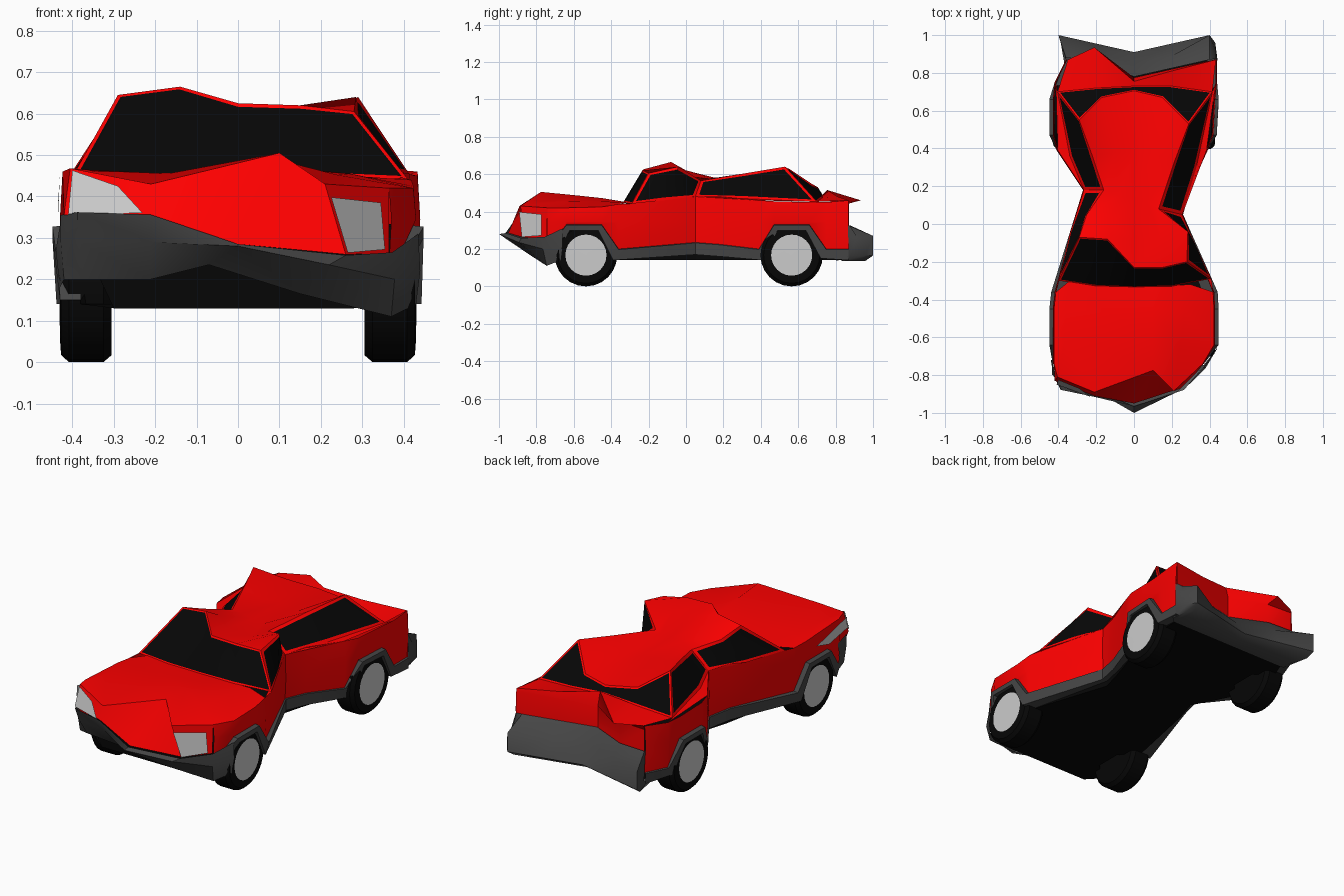
import bpy, bmesh, math
from mathutils import Vector

if "Cube" in bpy.data.objects:
    bpy.data.objects.remove(bpy.data.objects["Cube"])

def material(name, rgb):
    m = bpy.data.materials.new(name)
    m.diffuse_color = (*rgb, 1)
    m.use_nodes = True
    m.node_tree.nodes["Principled BSDF"].inputs["Base Color"].default_value = m.diffuse_color
    return m

RED = material("red_paint", (1.0, 0.0, 0.0))
TRIM = material("dark_trim", (0.06, 0.06, 0.06))
BLACK = material("black", (0.002, 0.002, 0.002))
LAMP = material("lamp_grey", (0.55, 0.55, 0.55))

def sheet(name, rows, mat, angle=35):
    """Skin stretched between rows of points, normals facing out of the car."""
    bm = bmesh.new()
    v = [[bm.verts.new(p) for p in r] for r in rows]
    for a, b in zip(v, v[1:]):
        for i in range(len(a) - 1):
            bm.faces.new((a[i], a[i + 1], b[i + 1], b[i]))
    bmesh.ops.remove_doubles(bm, verts=bm.verts, dist=0.0005)
    bmesh.ops.recalc_face_normals(bm, faces=bm.faces)
    out = sum(f.normal.dot(f.calc_center_median() - Vector((0, 0, .3))) * f.calc_area() for f in bm.faces)
    if out < 0:
        bmesh.ops.reverse_faces(bm, faces=bm.faces)
    me = bpy.data.meshes.new(name)
    bm.to_mesh(me)
    bm.free()
    me.materials.append(mat)
    ob = bpy.data.objects.new(name, me)
    bpy.context.collection.objects.link(ob)
    bpy.ops.object.select_all(action='DESELECT')
    ob.select_set(True)
    bpy.context.view_layer.objects.active = ob
    bpy.ops.object.shade_smooth_by_angle(angle=math.radians(angle))

def pane(name, top, low, t):
    """Black glass between two edges, with a red frame of width t round it."""
    top, low = [Vector(p) for p in top], [Vector(p) for p in low]
    def inset(a, b):
        r = [p + (q - p).normalized() * t for p, q in zip(a, b)]
        r[0] += (a[1] - a[0]).normalized() * t
        r[-1] += (a[-2] - a[-1]).normalized() * t
        return r
    ti, li = inset(top, low), inset(low, top)
    sheet(name + "_glass", [ti, li], BLACK)
    sheet(name + "_frame", [top + low[::-1] + top[:1], ti + li[::-1] + ti[:1]], RED)

# stations along the car: y, trim y, body bottom z, trim bottom z, shoulder z, left width, right width
ST = [(-.74, -.71, .20, .15, .42, .43, .37), (-.64, -.62, .33, .30, .42, .43, .43),
      (-.45, -.47, .33, .30, .425, .43, .43), (-.36, -.39, .20, .14, .44, .42, .425),
      (.05, .05, .235, .17, .48, .31, .26), (.18, .18, .225, .16, .48, .27, .295),
      (.39, .41, .20, .14, .46, .41, .39), (.47, .49, .33, .30, .455, .43, .42),
      (.66, .64, .33, .30, .45, .43, .43), (.75, .72, .20, .15, .45, .42, .44),
      (.87, .87, .20, .14, .46, .36, .44)]

# side panels, wheel arch and sill trim, wheel wells
floor, shoulder = {}, {}
for s, side in ((-1, "left"), (1, "right")):
    body, trim, well = [], [], []
    for i, (y, yi, zb, zi, zt, xl, xr) in enumerate(ST):
        x = xl if s < 0 else xr
        lift = (.04, .035, .02)[i] if s < 0 and i < 3 else 0
        body.append([(s * x * .98, y, zb), (s * x, y, .345), (s * x * .985, y, zt + lift)])
        o = x if i in (0, 4, 5, 6, 9, 10) else x + .018
        trim.append([(s * x * .98, y, zb), (s * o, y, zb - .003), (s * o, yi, zi), (s * (x - .05), yi, zi)])
        inner = min(.28, x - .03) if zi > .2 or i in (4, 5) else x - .05
        well.append([(s * (x - .05), yi, zi), (s * inner, yi, zi), (s * inner, yi, .14)])
        floor.setdefault(i, []).append((s * inner, yi, .14))
    shoulder[side] = [r[2] for r in body]
    sheet(side + "_side_panel", body, RED)
    sheet(side + "_arch_and_sill_trim", trim, TRIM)
    sheet(side + "_wheel_wells", well, BLACK)
sheet("floor", [[(-.3, -.77, .13), (.28, -.77, .13)]] + list(floor.values()), BLACK)
sheet("front_valance", [[(-.3, -.77, .13), (.28, -.77, .13)], [(-.38, -.78, .3), (.3, -.78, .3)]], BLACK)

# crumpled bonnet and nose
L, R = shoulder["left"], shoulder["right"]
nose_top = [L[0], (-.405, -.81, .468), (-.21, -.89, .43), (.1, -.775, .505), (.21, -.885, .43), R[0]]
nose_low = [(-.42, -.74, .25), (-.42, -.83, .355), (-.21, -.91, .355),
            (0, -.95, .285), (.26, -.865, .26), (.365, -.745, .262)]
sheet("bonnet", [
    [L[3], (-.34, -.30, .45), (-.1, -.33, .452), (.1, -.33, .452), (.3, -.32, .448), R[3]],
    [L[2], (-.36, -.45, .46), (-.14, -.47, .455), (.1, -.45, .472), (.27, -.46, .455), R[2]],
    [L[1], (-.37, -.63, .465), (-.17, -.64, .455), (.1, -.6, .488), (.24, -.66, .452), R[1]],
    nose_top], RED)
sheet("nose", [nose_top, nose_low], RED)

# headlights, the left one wrapping onto the wing
sheet("left_headlight", [[(-.40, -.825, .463), (-.29, -.87, .425)], [(-.41, -.85, .357), (-.23, -.915, .36)]], LAMP)
sheet("left_headlight_side", [[(-.430, -.80, .45), (-.433, -.53, .39)], [(-.434, -.80, .39), (-.434, -.64, .36)]], LAMP)
sheet("right_headlight", [[(.225, -.892, .398), (.345, -.772, .385)], [(.265, -.878, .264), (.355, -.772, .272)]], LAMP)

# front bumper, pushed in on the left
sheet("front_bumper", [
    [(-.43, -.72, .33), (-.428, -.80, .355), (-.388, -.878, .362), (-.21, -.915, .356), (0, -.965, .285),
     (.26, -.88, .258), (.372, -.755, .265), (.435, -.66, .31)],
    [(-.44, -.72, .27), (-.428, -.80, .29), (-.385, -.85, .29), (-.21, -.88, .29), (0, -1, .28),
     (.22, -.893, .235), (.378, -.765, .2), (.44, -.66, .22)],
    [(-.43, -.72, .18), (-.42, -.79, .2), (-.37, -.80, .2), (-.21, -.82, .2), (-.07, -.89, .235),
     (.15, -.83, .165), (.37, -.745, .11), (.43, -.67, .14)]], TRIM)

# dented roof, front to back
ROOF = [
    [(-.29, -.07, .645), (-.14, -.08, .665), (0, -.23, .625), (.15, -.23, .62), (.28, -.2, .605)],
    [(-.25, .05, .60), (-.12, 0, .62), (0, -.08, .61), (.14, -.08, .60), (.285, -.04, .64)],
    [(-.16, .18, .57), (-.08, .15, .582), (0, .13, .58), (.07, .12, .575), (.13, .08, .565)],
    [(-.22, .36, .60), (-.1, .38, .565), (0, .38, .575), (.1, .38, .555), (.21, .32, .605)],
    [(-.29, .55, .63), (-.17, .67, .55), (0, .705, .53), (.15, .67, .54), (.29, .53, .64)]]
sheet("roof", ROOF, RED, 60)

# glazing with red frames, and the ledge under the side windows
BELT_L = [(-.40, -.30, .447), (-.34, -.05, .46), (-.265, .18, .481), (-.34, .36, .47), (-.405, .70, .453)]
BELT_R = [(.41, -.29, .442), (.33, -.12, .46), (.255, .05, .481), (.33, .30, .47), (.415, .70, .452)]
BACK = [BELT_L[-1], (-.2, .72, .475), (0, .73, .49), (.2, .73, .475), BELT_R[-1]]
pane("windscreen", ROOF[0], [BELT_L[0], (-.2, -.33, .45), (0, -.335, .45), (.2, -.33, .45), BELT_R[0]], .01)
pane("rear_window", ROOF[-1], BACK, .01)
mid = tuple((Vector(R[3]) + Vector(R[4])) / 2)
for side, belt, k, edge in (("left", BELT_L, 0, [L[3], L[4], L[5], L[6], L[9]]),
                            ("right", BELT_R, -1, [R[3], mid, R[4], R[6], R[9]])):
    rail = [r[k] for r in ROOF]
    pane(side + "_front_window", rail[:3], belt[:3], .018)
    pane(side + "_rear_window", rail[2:], belt[2:], .018)
    sheet(side + "_window_ledge", [belt, edge], RED)

# boot lid with overhanging lip, rear panel
lid = [(-.35, .87, .46), (-.21, .935, .46), (0, .755, .515), (.2, .81, .48), R[10]]
rear = [(-.355, .87, .44), (-.2, .86, .44), (0, .775, .44), (.2, .82, .44), (.435, .872, .44)]
sheet("boot_lid", [BACK, lid], RED)
sheet("rear_panel", [lid, rear, [(x, y, .31) for x, y, z in rear], [(x, y, .2) for x, y, z in rear]], RED)

# rear bumper, bent in at the middle
edge = [(-.365, .89), (-.40, 1.0), (-.2, .955), (0, .91), (.2, .955), (.40, 1.0), (.43, .96), (.442, .87)]
top = [(-.36, .87), (-.36, .88), (-.2, .87), (0, .78), (.2, .825), (.40, .87), (.435, .875), (.44, .865)]
slope = [((x + u) / 2, (y + v) / 2, .26) for (x, y), (u, v) in zip(edge, top)]
for i in (1, 5):
    slope[i] = (*edge[i], .27)
sheet("rear_bumper", [[(x, y, .325) for x, y in top], slope, [(x, y, .165) for x, y in edge],
                      [(x * .97, y - .04, .137) for x, y in edge],
                      [(x * .9, .8, .14) for x, y in edge]], TRIM, 50)

# wheels
def lathe(name, profile, s, y, mat, n=24):
    sheet(name, [[(s * x, y + r * math.cos(2 * math.pi * i / n), .167 + r * math.sin(2 * math.pi * i / n))
                  for i in range(n + 1)] for r, x in profile], mat)

for s, side in ((-1, "left"), (1, "right")):
    for y, end in ((-.535, "front"), (.565, "rear")):
        lathe(f"{end}_{side}_tyre", [(.002, .305), (.15, .305), (.167, .325), (.167, .408), (.15, .427), (.11, .43)],
              s, y, BLACK)
        lathe(f"{end}_{side}_hub", [(.11, .43), (.0005, .431)], s, y, LAMP)
